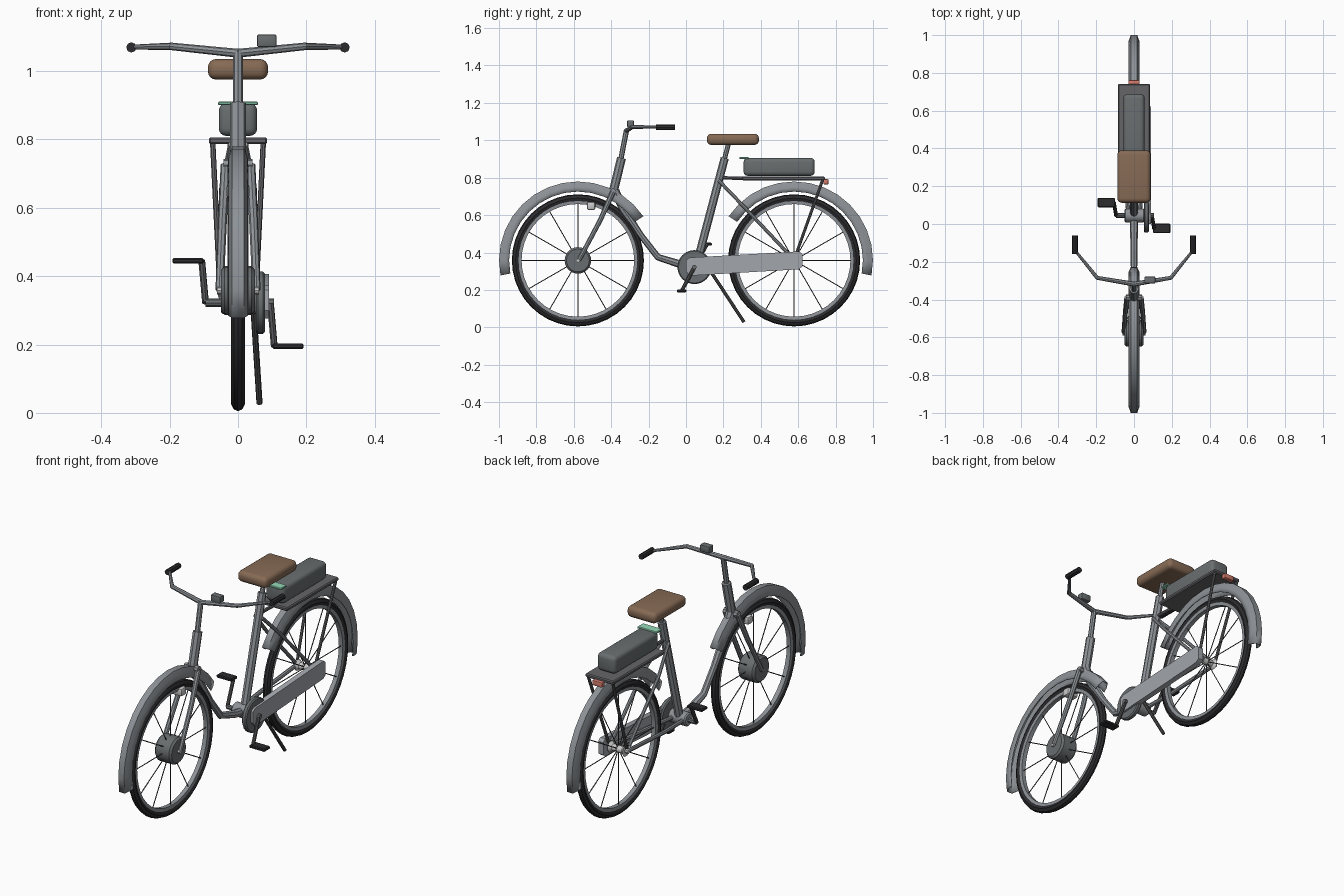
import bpy, bmesh, math
from mathutils import Matrix, Vector

cube = bpy.data.objects.get("Cube")
if cube:
    bpy.data.objects.remove(cube, do_unlink=True)


def material(name, r, g, b):
    m = bpy.data.materials.new(name)
    m.use_nodes = True
    m.diffuse_color = (r, g, b, 1)
    m.node_tree.nodes["Principled BSDF"].inputs["Base Color"].default_value = (r, g, b, 1)
    return m


FRAME = material("frame grey", .27, .29, .31)
GUARD = material("guard silver", .36, .38, .41)
DARK = material("dark grey", .14, .155, .16)
RACK = material("rack grey", .13, .13, .14)
RUBBER = material("rubber black", .025, .025, .028)
METAL = material("light metal", .6, .6, .6)
LEATHER = material("saddle brown", .24, .145, .09)
GREEN = material("handle green", .3, .7, .48)
RED = material("lamp red", .65, .2, .15)
WIRE = material("spoke grey", .08, .08, .085)

WHEEL_Z, WHEEL_R = .358, .353


def finish(name, bm, mat, angle=35):
    bmesh.ops.recalc_face_normals(bm, faces=bm.faces[:])
    me = bpy.data.meshes.new(name)
    bm.to_mesh(me)
    bm.free()
    me.materials.append(mat)
    ob = bpy.data.objects.new(name, me)
    bpy.context.collection.objects.link(ob)
    if angle:
        bpy.ops.object.select_all(action='DESELECT')
        ob.select_set(True)
        bpy.context.view_layer.objects.active = ob
        bpy.ops.object.shade_smooth_by_angle(angle=math.radians(angle))
    return ob


def tube(name, points, radii, mat, res=2):
    """Round bar through the points, with one radius or one per point."""
    if not isinstance(radii, (list, tuple)):
        radii = [radii] * len(points)
    cu = bpy.data.curves.new(name, 'CURVE')
    cu.dimensions = '3D'
    cu.bevel_depth = 1
    cu.bevel_resolution = res
    cu.use_fill_caps = True
    sp = cu.splines.new('POLY')
    sp.points.add(len(points) - 1)
    for p, co, r in zip(sp.points, points, radii):
        p.co = (*co, 1)
        p.radius = r
    cu.materials.append(mat)
    ob = bpy.data.objects.new(name, cu)
    bpy.context.collection.objects.link(ob)
    bpy.ops.object.select_all(action='DESELECT')
    ob.select_set(True)
    bpy.context.view_layer.objects.active = ob
    bpy.ops.object.convert(target='MESH')
    bpy.ops.object.shade_flat()
    return ob


def pair(name, points, radii, mat):
    """Same bar on both sides."""
    for side, s in (("left", 1), ("right", -1)):
        tube(f"{side}_{name}", [(x * s, y, z) for x, y, z in points], radii, mat)


def lathe(name, profile, y, z, mat, closed=False, start=0, end=360, steps=40):
    """Turn an (x, radius) profile about an axis along x."""
    bm = bmesh.new()
    full = end - start == 360
    rings = []
    for i in range(steps + (not full)):
        a = math.radians(start + (end - start) * i / steps)
        rings.append([bm.verts.new((x, y + r * math.cos(a), z + r * math.sin(a)))
                      for x, r in profile])
    n = len(profile)
    for i in range(steps):
        a, b = rings[i], rings[(i + 1) % len(rings)]
        for j in range(n if closed else n - 1):
            k = (j + 1) % n
            bm.faces.new((a[j], a[k], b[k], b[j]))
    bmesh.ops.remove_doubles(bm, verts=bm.verts[:], dist=1e-5)
    return finish(name, bm, mat)


def drum(name, x0, x1, r, y, z, mat, edge=.006):
    return lathe(name, [(x0, 0), (x0, r - edge), (x0 + edge, r),
                        (x1 - edge, r), (x1, r - edge), (x1, 0)], y, z, mat, steps=24)


def box(name, lo, hi, mat, bevel=0, segments=3):
    lo, hi = Vector(lo), Vector(hi)
    bm = bmesh.new()
    bmesh.ops.create_cube(bm, size=1, matrix=Matrix.Translation((lo + hi) / 2)
                          @ Matrix.Diagonal((*(hi - lo), 1)))
    if bevel:
        bmesh.ops.bevel(bm, geom=bm.edges[:], offset=bevel, segments=segments,
                        profile=.5, affect='EDGES')
    return finish(name, bm, mat)


# Wheels, each with tyre, rim, spokes and mudguard
for label, y, a0, a1 in (("front", -.578, 34, 191), ("rear", .578, 146, -11)):
    R = WHEEL_R
    lathe(label + "_tyre", [(-.012, R - .04), (-.02, R - .02), (-.012, R - .005), (0, R),
                            (.012, R - .005), (.02, R - .02), (.012, R - .04)],
          y, WHEEL_Z, RUBBER, closed=True)
    lathe(label + "_rim", [(-.012, R - .052), (-.014, R - .034), (.014, R - .034),
                           (.012, R - .052)], y, WHEEL_Z, FRAME, closed=True)
    bm = bmesh.new()
    for i in range(6):
        bmesh.ops.create_cone(
            bm, cap_ends=True, segments=6, radius1=.0025, radius2=.0025, depth=2 * R - .09,
            matrix=Matrix.Translation((0, y, WHEEL_Z)) @ Matrix.Rotation(math.pi * i / 6, 4, 'X'))
    finish(label + "_spokes", bm, WIRE)
    guard = lathe(label + "_mudguard", [(-.028, .368), (-.026, .392), (-.016, .42),
                                        (.016, .42), (.026, .392), (.028, .368)],
                  y, WHEEL_Z, FRAME, start=a0, end=a1, steps=14)
    mod = guard.modifiers.new("thickness", 'SOLIDIFY')
    mod.thickness = .004
    mod.offset = 0
    tube(label + "_axle", [(-.062, y, WHEEL_Z), (.062, y, WHEEL_Z)], .011, METAL)

drum("front_hub_motor", -.05, .05, .071, -.578, WHEEL_Z, DARK, .01)
lathe("rear_hub", [(-.045, 0), (-.045, .03), (-.03, .018), (.03, .018), (.045, .03), (.045, 0)],
      .578, WHEEL_Z, METAL, steps=16)

# Steering: fork, head tube, stem, bars and grips
pair("fork_leg", [(.054, -.572, .36), (.045, -.46, .57), (.036, -.39, .725)],
     [.012, .013, .015], FRAME)
tube("fork_crown", [(-.042, -.39, .725), (.042, -.39, .725)], .018, FRAME)
tube("head_tube", [(0, -.395, .70), (0, -.345, .905)], .024, FRAME)
tube("stem", [(0, -.35, .89), (0, -.318, 1.055)], .014, FRAME)
pair("handlebar", [(0, -.318, 1.052), (.195, -.285, 1.072), (.312, -.14, 1.07)],
     [.013, .011, .007], FRAME)
pair("grip", [(.312, -.16, 1.069), (.312, -.06, 1.069)], .015, RUBBER)
box("display", (.055, -.315, 1.07), (.113, -.278, 1.107), DARK, .006, 2)
box("headlamp", (-.034, -.53, .627), (.034, -.485, .67), METAL, .01, 2)

# Low step-through frame
tube("down_tube", [(0, -.38, .73), (0, -.335, .63), (0, -.24, .49), (0, -.15, .375),
                   (0, -.03, .337), (0, .04, .325)], [.024, .022, .017, .018, .021, .021], FRAME)
tube("seat_tube", [(0, .055, .33), (0, .207, .905)], .022, FRAME)
tube("seat_post", [(0, .203, .89), (0, .228, .985)], .013, FRAME)
drum("crank_housing", -.05, .055, .036, .045, .325, FRAME)
pair("chain_stay", [(.03, .05, .325), (.045, .25, .335), (.052, .578, WHEEL_Z)], .011, FRAME)
pair("seat_stay", [(.02, .175, .785), (.046, .3, .655), (.052, .56, .38)], .0095, FRAME)

# Saddle
box("saddle", (-.088, .112, .975), (.088, .39, 1.035), LEATHER, .024, 4)

# Chain case, chainring, cranks and pedals
drum("chainring", .052, .079, .091, .045, .322, DARK)
bm = bmesh.new()
side = [bm.verts.new((.06, y, z)) for y, z in
        ((0, .3), (.02, .276), (.6, .31), (.622, .325), (.622, .392), (.605, .406),
         (.02, .373), (0, .36))]
face = bm.faces.new(side)
out = bmesh.ops.extrude_face_region(bm, geom=[face])
bmesh.ops.translate(bm, vec=(.03, 0, 0),
                    verts=[v for v in out["geom"] if isinstance(v, bmesh.types.BMVert)])
finish("chain_case", bm, GUARD)
tube("crank_axle", [(-.095, .045, .322), (.105, .045, .322)], .012, DARK)
for label, s in (("left", 1), ("right", -1)):
    py, pz = .045 - .068 * s, .32 - .125 * s
    tube(label + "_crank", [(s * .095, .045, .322), (s * .106, py, pz)], .01, WIRE)
    box(label + "_pedal", (min(s * .1, s * .192), py - .025, pz - .008),
        (max(s * .1, s * .192), py + .025, pz + .008), RUBBER, .004, 1)

# Kickstand
tube("kickstand", [(.045, .125, .31), (.063, .31, .028)], .009, WIRE)

# Luggage rack with battery and tail lamp
box("rack_plate", (-.085, .3, .786), (.085, .742, .806), RACK, .005, 1)
pair("rack_strut", [(.054, .585, .38), (.074, .732, .792)], .008, RACK)
tube("rack_link", [(0, .18, .8), (0, .32, .796)], .009, RACK)
box("battery", (-.056, .308, .81), (.056, .688, .906), DARK, .022, 4)
box("battery_handle", (-.058, .285, .9), (.058, .335, .911), GREEN, .003, 1)
box("tail_lamp", (-.03, .735, .764), (.03, .762, .792), RED, .005, 2)
